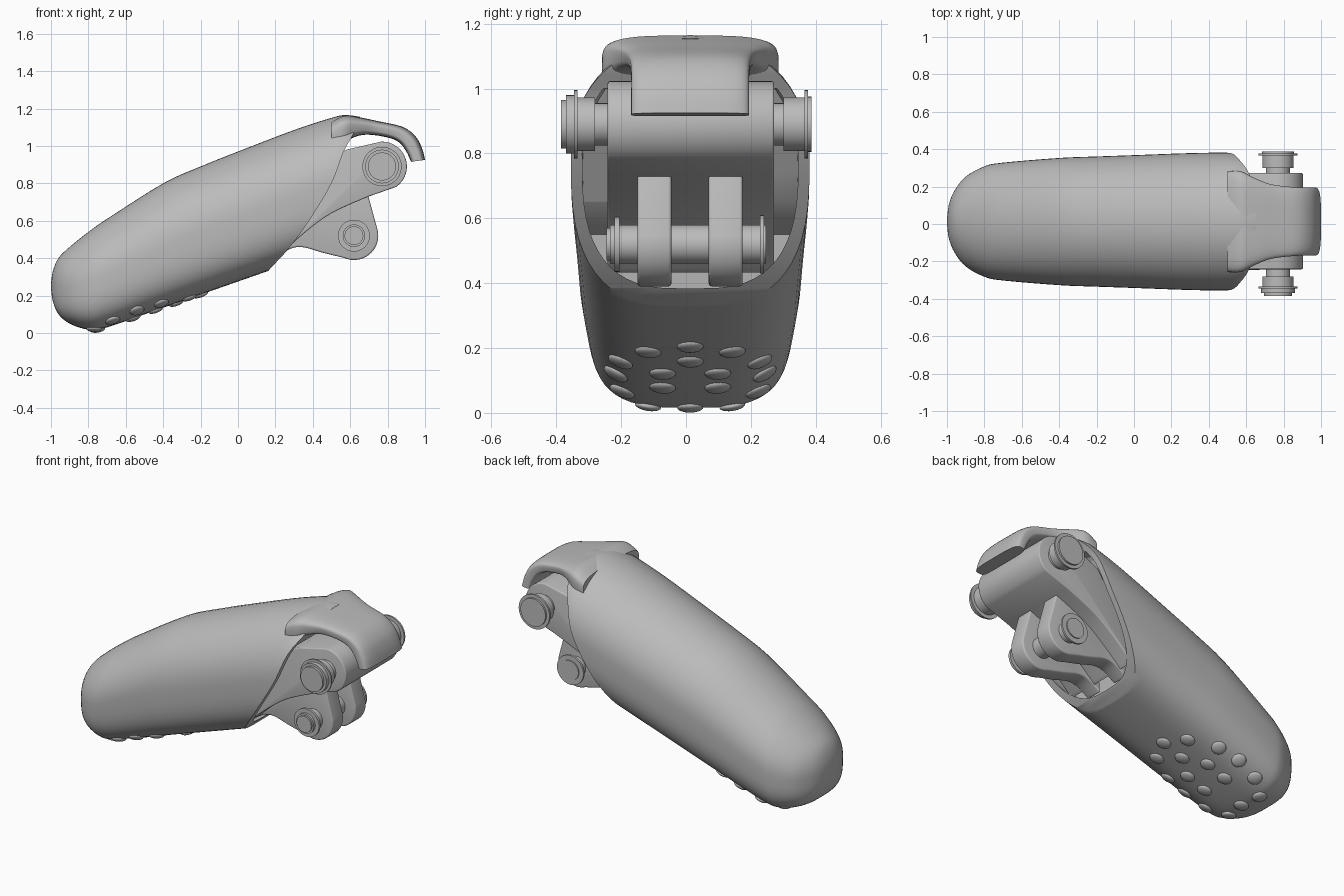
import bpy, bmesh
from math import sin, cos, radians, pi, copysign
from mathutils import Vector
from mathutils.bvhtree import BVHTree

cube = bpy.data.objects.get("Cube")
if cube:
    bpy.data.objects.remove(cube)

grey = bpy.data.materials.new("plain grey")
grey.use_nodes = True
COLOUR = (0.5, 0.5, 0.5, 1)
grey.diffuse_color = COLOUR
grey.node_tree.nodes["Principled BSDF"].inputs["Base Color"].default_value = COLOUR
MID = 0.013  # y of the middle plane


def finish(name, bm, angle=35):
    bmesh.ops.recalc_face_normals(bm, faces=bm.faces)
    mesh = bpy.data.meshes.new(name)
    bm.to_mesh(mesh)
    bm.free()
    obj = bpy.data.objects.new(name, mesh)
    bpy.context.collection.objects.link(obj)
    mesh.materials.append(grey)
    smooth(obj, angle)
    return obj


def smooth(obj, angle=35):
    for p in obj.data.polygons:
        p.use_smooth = True
    obj.data.set_sharp_from_angle(angle=radians(angle))


def apply(obj, kind, **settings):
    mod = obj.modifiers.new(kind, kind)
    for key, value in settings.items():
        setattr(mod, key, value)
    bpy.context.view_layer.objects.active = obj
    bpy.ops.object.modifier_apply(modifier=mod.name)


def boolean(obj, cutter, operation):
    apply(obj, "BOOLEAN", object=cutter, operation=operation, solver="EXACT")
    bpy.data.objects.remove(cutter)


def spline(rows, steps=4):
    """Smooth curve of tuples through the given rows."""
    rows = [Vector(r) for r in rows]
    out = []
    for i in range(len(rows) - 1):
        a, b, c, d = rows[max(i - 1, 0)], rows[i], rows[i + 1], rows[min(i + 2, len(rows) - 1)]
        for k in range(steps):
            t = k / steps
            out.append(b + (c - a) * t / 2 + (a * 2 - b * 5 + c * 4 - d) * t * t / 2
                       + (b * 3 - a - c * 3 + d) * t ** 3 / 2)
    return out + [rows[-1]]


def bridge(bm, rings):
    count = len(rings[0])
    for r, s in zip(rings, rings[1:]):
        for i in range(count):
            j = (i + 1) % count
            bm.faces.new((r[i], r[j], s[j], s[i]))
    bm.faces.new(rings[0])
    bm.faces.new(rings[-1])


def loft(name, sections, top_power, low_power, count=56):
    """Skin of rounded sections: (low point, high point, half width)."""
    bm = bmesh.new()
    rings = []
    for low, high, half in sections:
        ring = []
        for i in range(count):
            a = 2 * pi * i / count
            c, s = cos(a), sin(a)
            n = top_power if s > 0 else low_power
            y = half * copysign(abs(c) ** (2 / n), c)
            t = copysign(abs(s) ** (2 / n), s)
            p = low.lerp(high, 0.5 + t / 2)
            ring.append(bm.verts.new((p.x, MID + y, p.y)))
        rings.append(ring)
    bridge(bm, rings)
    return finish(name, bm)


def prism(name, outline, y0, y1, bevel=0):
    """Side profile in x and z, extruded along y."""
    bm = bmesh.new()
    bridge(bm, [[bm.verts.new((x, y, z)) for x, z in outline] for y in (y0, y1)])
    obj = finish(name, bm)
    if bevel:
        apply(obj, "BEVEL", width=bevel, segments=3, limit_method="ANGLE", angle_limit=radians(50))
        smooth(obj)
    return obj


def arc(centre, radius, start, end, steps=16):
    angles = [radians(start + (end - start) * i / steps) for i in range(steps + 1)]
    return [(centre[0] + radius * cos(a), centre[1] + radius * sin(a)) for a in angles]


def turned(name, centre, steps):
    """Stepped round part along y: (start, end, radius) for each step."""
    bm = bmesh.new()
    for y0, y1, radius in steps:
        circle = arc(centre, radius, 0, 351, 39)
        bridge(bm, [[bm.verts.new((x, y, z)) for x, z in circle] for y in (y0, y1)])
    return finish(name, bm)


# Fingertip shell: x, underside, top, half width
stations = spline([
    (-1, .24, .26, .01), (-.99, .17, .33, .09), (-.96, .1, .4, .165), (-.9, .05, .46, .24),
    (-.8, .018, .54, .295), (-.7, .03, .61, .315), (-.4, .135, .8, .34), (-.2, .205, .89, .348),
    (0, .275, .97, .355), (.3, .38, 1.085, .366), (.5, .45, 1.15, .368),
    (.58, .48, 1.165, .36), (.68, .51, 1.15, .34)])


def shell(name, inset):
    rows = [(Vector((x, low + inset)), Vector((x, high - inset)), half - inset)
            for x, low, high, half in stations if half > inset + .2 or not inset]
    return loft(name, rows, 2.05, 3.2)


body = shell("fingertip_body", 0)
tree = BVHTree.FromPolygons([v.co for v in body.data.vertices],
                            [tuple(p.vertices) for p in body.data.polygons])

# Slanted open end, then the hollow behind its rim
opening = spline([(.1, .25), (.16, .33), (.27, .45), (.38, .6), (.5, .8), (.565, .97), (.62, 1.07), (.67, 1.2)])
boolean(body, prism("opening_cutter", [tuple(p) for p in opening] + [(1.2, 1.2), (1.2, .25)], -1, 1), "DIFFERENCE")
hollow = shell("hollow_cutter", .035)
boolean(hollow, prism("hollow_profile", [(.15, .3), (.17, .55), (.3, .65), (.42, .85), (.5, 1),
                                         (1, 1), (1, .3)], -1, 1), "INTERSECT")
boolean(body, hollow, "DIFFERENCE")
smooth(body)

# Grip dots on the underside, set onto the surface
dots = [(-.2, 0), (-.26, .13), (-.33, 0), (-.41, .215), (-.44, .085), (-.54, .23),
        (-.56, .085), (-.67, .21), (-.75, 0), (-.77, .13)]
bm = bmesh.new()
for x, y in dots:
    for side in ((1, -1) if y else (1,)):
        spot, normal, _, _ = tree.ray_cast(Vector((x, MID + side * y, -1)), Vector((0, 0, 1)))
        turn = normal.to_track_quat("Z", "Y").to_matrix().to_4x4()
        turn.translation = spot
        made = bmesh.ops.create_uvsphere(bm, u_segments=20, v_segments=10, radius=.041)["verts"]
        for v in made:
            v.co.z *= .38
            v.co = turn @ v.co
finish("grip_dots", bm, 60)

# Hood curling over the knuckle: lower x and z, upper x and z, half width
hood = spline([(.5, .98, .5, 1.13, .27), (.57, 1.02, .57, 1.163, .27), (.63, 1.05, .65, 1.153, .235),
               (.7, 1.06, .75, 1.132, .2), (.8, 1.045, .88, 1.102, .185), (.86, 1.02, .95, 1.05, .182),
               (.9, .97, .985, .985, .182), (.925, .915, 1, .925, .182)])
loft("knuckle_hood", [(Vector((a, b)), Vector((c, d)), w) for a, b, c, d, w in hood], 3.5, 5)

# Upper arm with its knuckle
KNUCKLE, LOWER = (.77, .89), (.62, .52)
under = spline([(.24, .43), (.35, .53), (.5, .64), (.7, .73)])
prism("upper_arm", [tuple(p) for p in under] + arc(KNUCKLE, .133, -55, 92)
      + [(.58, .98), (.48, .93), (.3, .66)], -.242, .272, .012)

# Pair of lower lugs
belly = spline([(.2, .4), (.28, .45), (.35, .458), (.45, .43), (.56, .403)])
lug = [tuple(p) for p in belly] + arc(LOWER, .13, -100, 12) + [(.7, .72), (.68, .79), (.4, .68), (.2, .46)]
for side, start in (("right", -.15), ("left", .07)):
    prism(side + "_lower_lug", lug, start, start + .105, .012)

# Pins with collars, flanges and caps
turned("upper_pin", KNUCKLE, [
    (-.29, .31, .065), (-.335, -.28, .083), (-.345, -.335, .105), (-.37, -.345, .09), (-.385, -.37, .075),
    (.3, .365, .083), (.365, .376, .105), (.376, .387, .085)])
turned("lower_pin", LOWER, [
    (-.235, .235, .06), (-.22, -.205, .085), (-.245, -.235, .05), (.228, .24, .09), (.24, .246, .06)])
